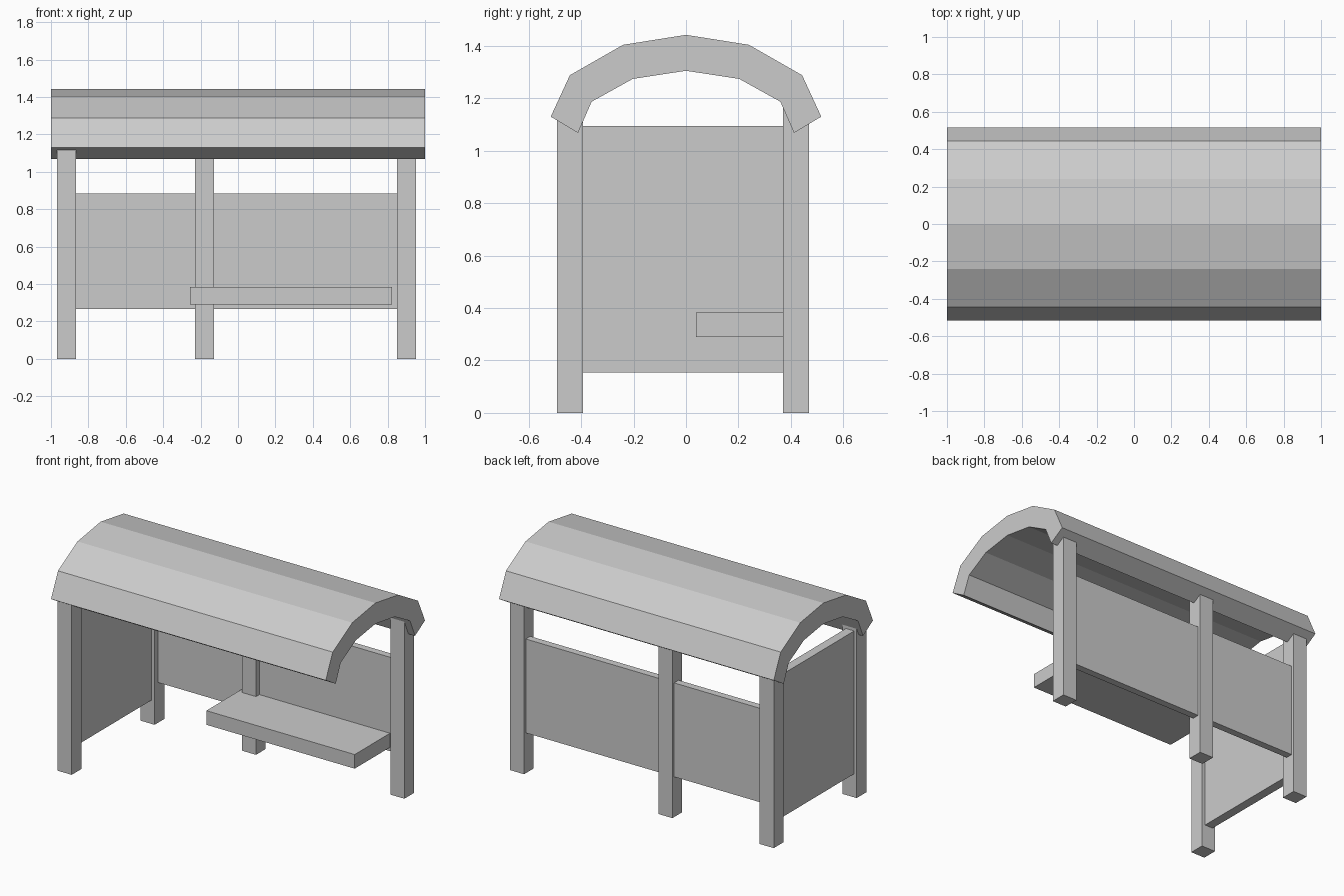
import bpy
import bmesh

if "Cube" in bpy.data.objects:
    bpy.data.objects.remove(bpy.data.objects["Cube"])


def add_object(name, bm):
    bmesh.ops.recalc_face_normals(bm, faces=bm.faces)
    mesh = bpy.data.meshes.new(name)
    bm.to_mesh(mesh)
    bm.free()
    obj = bpy.data.objects.new(name, mesh)
    bpy.context.collection.objects.link(obj)
    return obj


def box(name, x, y, z):
    """Box from (min, max) ranges on each axis."""
    bm = bmesh.new()
    bmesh.ops.create_cube(bm, size=1)
    for v in bm.verts:
        v.co = [r[0] if c < 0 else r[1] for c, r in zip(v.co, (x, y, z))]
    return add_object(name, bm)


# Arched roof: half of the cross-section, mirrored and extruded along x
outer = [(0.516, 1.13), (0.443, 1.288), (0.24, 1.404)]
inner = [(0.412, 1.068), (0.36, 1.187), (0.203, 1.274)]


def arch(half, crown):
    return [(-y, z) for y, z in half] + [(0, crown)] + half[::-1]


profile = arch(outer, 1.442) + arch(inner, 1.305)[::-1]
bm = bmesh.new()
n = len(profile)
ends = [[bm.verts.new((x, y, z)) for y, z in profile] for x in (-1, 1)]
for i in range(n):
    j = (i + 1) % n
    bm.faces.new((ends[0][i], ends[0][j], ends[1][j], ends[1][i]))
for end in ends:
    for i in range(n // 2 - 1):
        bm.faces.new((end[i], end[i + 1], end[n - 2 - i], end[n - 1 - i]))
add_object("roof", bm)

# Posts: three along the back, one at the front left
back, front = (0.37, 0.47), (-0.492, -0.392)
for name, x, y in (("back_left_post", -0.968, back),
                   ("back_middle_post", -0.23, back),
                   ("back_right_post", 0.85, back),
                   ("front_left_post", -0.968, front)):
    box(name, (x, x + 0.102), y, (0, 1.17))

# Wall panels set between the posts
box("back_panel_left", (-0.87, -0.225), (0.405, 0.452), (0.265, 0.883))
box("back_panel_right", (-0.133, 0.855), (0.405, 0.452), (0.265, 0.883))
box("side_panel", (-0.95, -0.89), (-0.395, 0.375), (0.155, 1.095))

# Bench seat fixed to the back wall
box("seat", (-0.257, 0.823), (0.038, 0.41), (0.29, 0.383))
